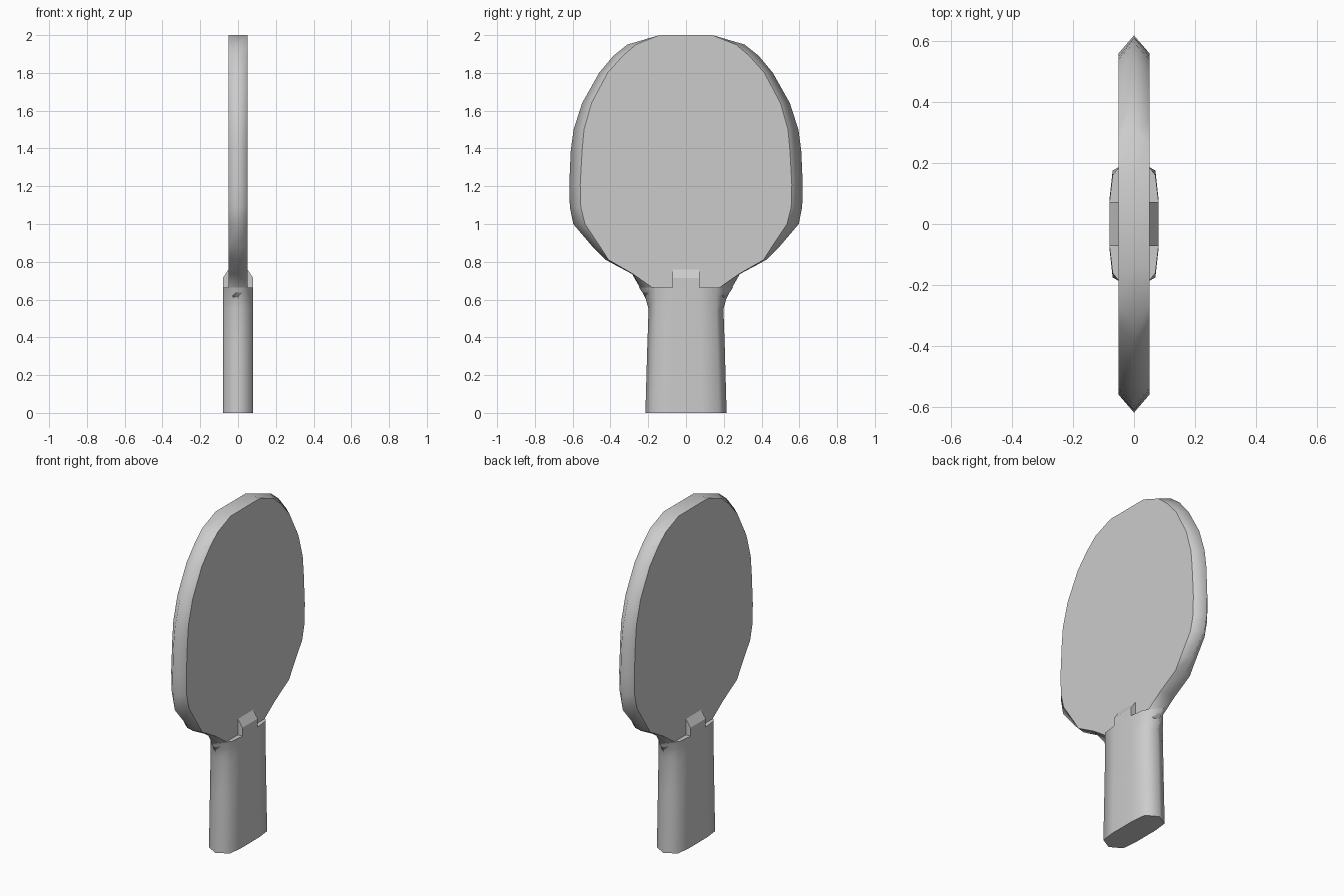
import bpy
import bmesh

if "Cube" in bpy.data.objects:
    bpy.data.objects.remove(bpy.data.objects["Cube"])


def loft(name, rings, smooth=True):
    """Bridge closed rings of points, cap both ends, keep the cap edges sharp."""
    bm = bmesh.new()
    loops = [[bm.verts.new(p) for p in ring] for ring in rings]
    n = len(loops[0])
    for a, b in zip(loops, loops[1:]):
        for i in range(n):
            j = (i + 1) % n
            bm.faces.new((a[i], a[j], b[j], b[i])).smooth = smooth
    for cap in (bm.faces.new(loops[0][::-1]), bm.faces.new(loops[-1])):
        for e in cap.edges:
            e.smooth = False
    # the flat top has no bevel, so its width edges collapse cleanly
    bmesh.ops.recalc_face_normals(bm, faces=bm.faces)
    mesh = bpy.data.meshes.new(name)
    bm.to_mesh(mesh)
    bm.free()
    obj = bpy.data.objects.new(name, mesh)
    bpy.context.collection.objects.link(obj)
    return obj


# Blade half outline: (height, rim half width, face half width)
blade = [
    (2.00, 0.14, 0.14), (1.95, 0.31, 0.265), (1.89, 0.385, 0.335),
    (1.80, 0.46, 0.415), (1.64, 0.55, 0.50), (1.50, 0.595, 0.54),
    (1.39, 0.61, 0.55), (1.21, 0.618, 0.56), (1.09, 0.615, 0.557),
    (1.00, 0.597, 0.535), (0.88, 0.495, 0.455), (0.81, 0.425, 0.41),
    (0.735, 0.285, 0.28), (0.665, 0.245, 0.18), (0.56, 0.19, 0.15),
]


def blade_ring(x, col):
    right = [(x, row[col], row[0]) for row in blade]
    left = [(x, -y, z) for x, y, z in reversed(right)]
    return right + left


loft("blade", [blade_ring(-0.05, 2), blade_ring(0, 1), blade_ring(0.05, 2)])


# Handle: ten-sided section whose pointed sides flare into the blade
# (height, flat half width, shoulder half width, side half width)
handle = [
    (0.0, 0.085, 0.175, 0.215), (0.35, 0.08, 0.165, 0.205),
    (0.55, 0.075, 0.16, 0.198), (0.62, 0.075, 0.16, 0.218),
    (0.665, 0.075, 0.16, 0.25),
]


def handle_ring(z, a, b, w):
    quarter = [(0.08, a), (0.07, b)]
    half = quarter + [(0, w)] + [(-x, y) for x, y in reversed(quarter)]
    return [(x, y, z) for x, y in half + [(-x, -y) for x, y in half]]


loft("handle", [handle_ring(*row) for row in handle])

# Raised tab with sloped top on both faces
tab = [(-0.08, 0.66), (0.08, 0.66), (0.08, 0.715),
       (0.05, 0.76), (-0.05, 0.76), (-0.08, 0.715)]
loft("handle_tab", [[(x, y, z) for x, z in tab] for y in (-0.072, 0.072)], smooth=False)
